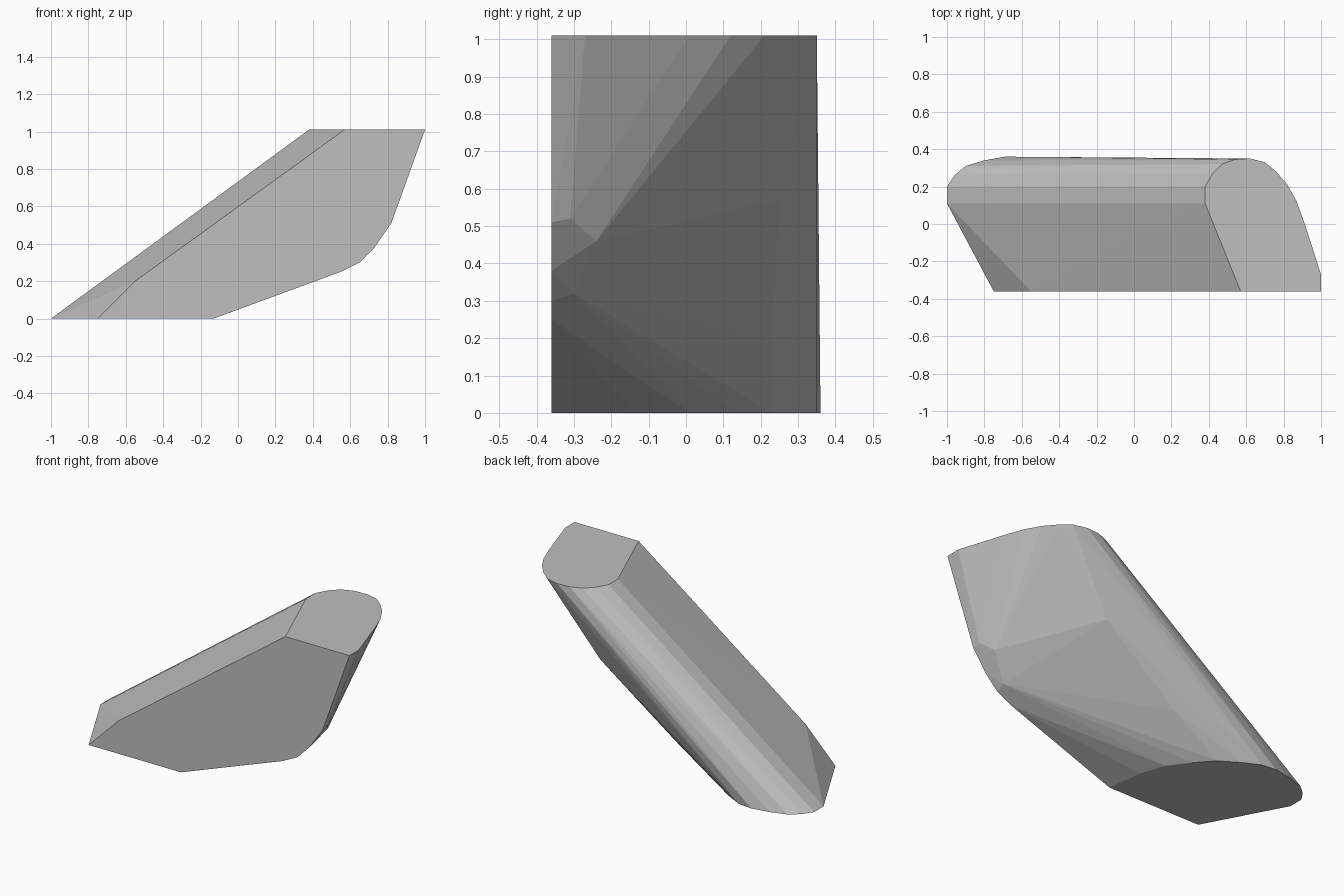
import bpy, bmesh, math

if "Cube" in bpy.data.objects:
    bpy.data.objects.remove(bpy.data.objects["Cube"])

FRONT, TOP = -0.36, 1.01

# Rounded end outlines (x, y)
top_outline = [(0.57, FRONT), (0.38, 0.11), (0.38, 0.20), (0.42, 0.27), (0.47, 0.32),
               (0.54, 0.345), (0.62, 0.35), (0.70, 0.33), (0.76, 0.28), (0.82, 0.21),
               (0.87, 0.12), (0.91, 0.01), (0.95, -0.12), (1.0, -0.27), (1.0, FRONT)]
base_outline = [(-0.75, FRONT), (-1.0, 0.11), (-1.0, 0.20), (-0.96, 0.26), (-0.90, 0.31),
                (-0.80, 0.34), (-0.69, 0.36), (-0.60, 0.35), (-0.50, 0.30), (-0.39, 0.23),
                (-0.30, 0.13), (-0.21, 0.01), (-0.16, -0.14), (-0.13, FRONT)]
# Extra corners of the flat front face (x, z)
front_corners = [(-0.55, 0.20), (0.82, 0.51), (0.73, 0.38), (0.65, 0.30), (0.55, 0.25)]
# Bulge of the underside
belly = [(0.82, -0.31, 0.52), (0.77, -0.24, 0.46), (0.66, -0.30, 0.32),
         (0.40, 0.25, 0.57), (-0.09, 0.23, 0.20)]

points = [(x, y, TOP) for x, y in top_outline]
points += [(x, y, 0) for x, y in base_outline]
points += [(x, FRONT, z) for x, z in front_corners]
points += belly

# Slanted block: convex skin around the outlines
bm = bmesh.new()
for p in points:
    bm.verts.new(p)
hull = bmesh.ops.convex_hull(bm, input=bm.verts[:])
loose = [v for v in bm.verts if not v.link_faces]
bmesh.ops.delete(bm, geom=loose, context='VERTS')
bmesh.ops.dissolve_limit(bm, angle_limit=math.radians(0.5),
                         verts=bm.verts[:], edges=bm.edges[:])
bmesh.ops.recalc_face_normals(bm, faces=bm.faces[:])

mesh = bpy.data.meshes.new("slanted_block")
bm.to_mesh(mesh)
bm.free()
block = bpy.data.objects.new("slanted_block", mesh)
bpy.context.collection.objects.link(block)

grey = bpy.data.materials.new("plain grey")
grey.diffuse_color = (0.52, 0.52, 0.52, 1)
grey.use_nodes = True
grey.node_tree.nodes["Principled BSDF"].inputs["Base Color"].default_value = grey.diffuse_color
mesh.materials.append(grey)
